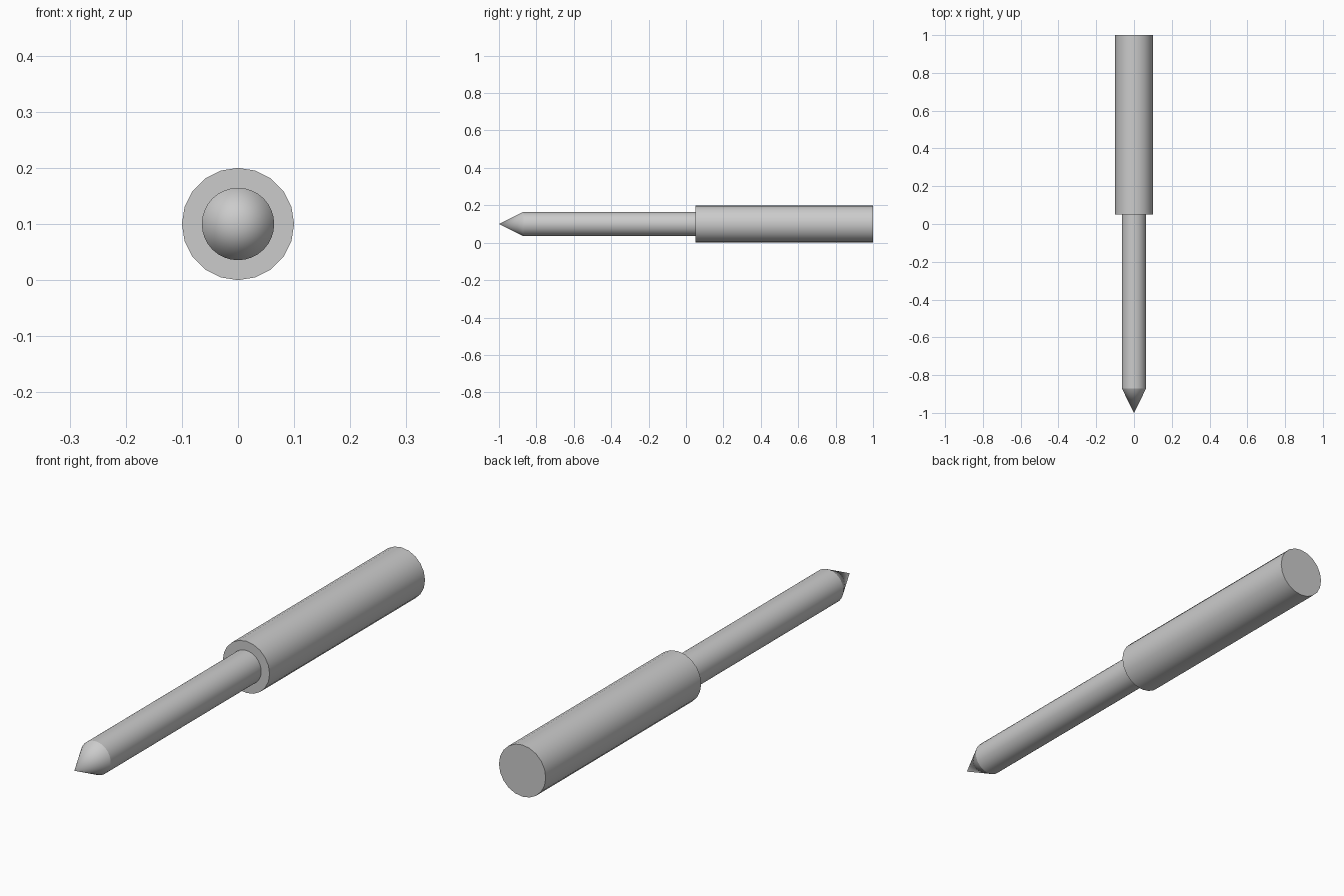
import bpy, math

if "Cube" in bpy.data.objects:
    bpy.data.objects.remove(bpy.data.objects["Cube"])


def along_y(name, r_front, r_back, y_front, y_back, sides):
    """Round part lying along y, centred at z = 0.1."""
    bpy.ops.mesh.primitive_cone_add(
        vertices=sides, radius1=r_back, radius2=r_front,
        depth=y_back - y_front,
        location=(0, (y_front + y_back) / 2, 0.1),
        rotation=(math.radians(90), 0, 0))
    ob = bpy.context.object
    ob.name = name
    bpy.ops.object.transform_apply(location=False, rotation=True, scale=True)
    bpy.ops.object.shade_smooth_by_angle(angle=math.radians(30))
    return ob


# Thick rear grip
along_y("handle", 0.1, 0.1, 0.05, 1.0, 20)
# Thin front rod, seated in the grip
along_y("shaft", 0.0645, 0.0645, -0.87, 0.05, 32)
# Pointed end
along_y("tip", 0.0, 0.0645, -1.0, -0.87, 32)
